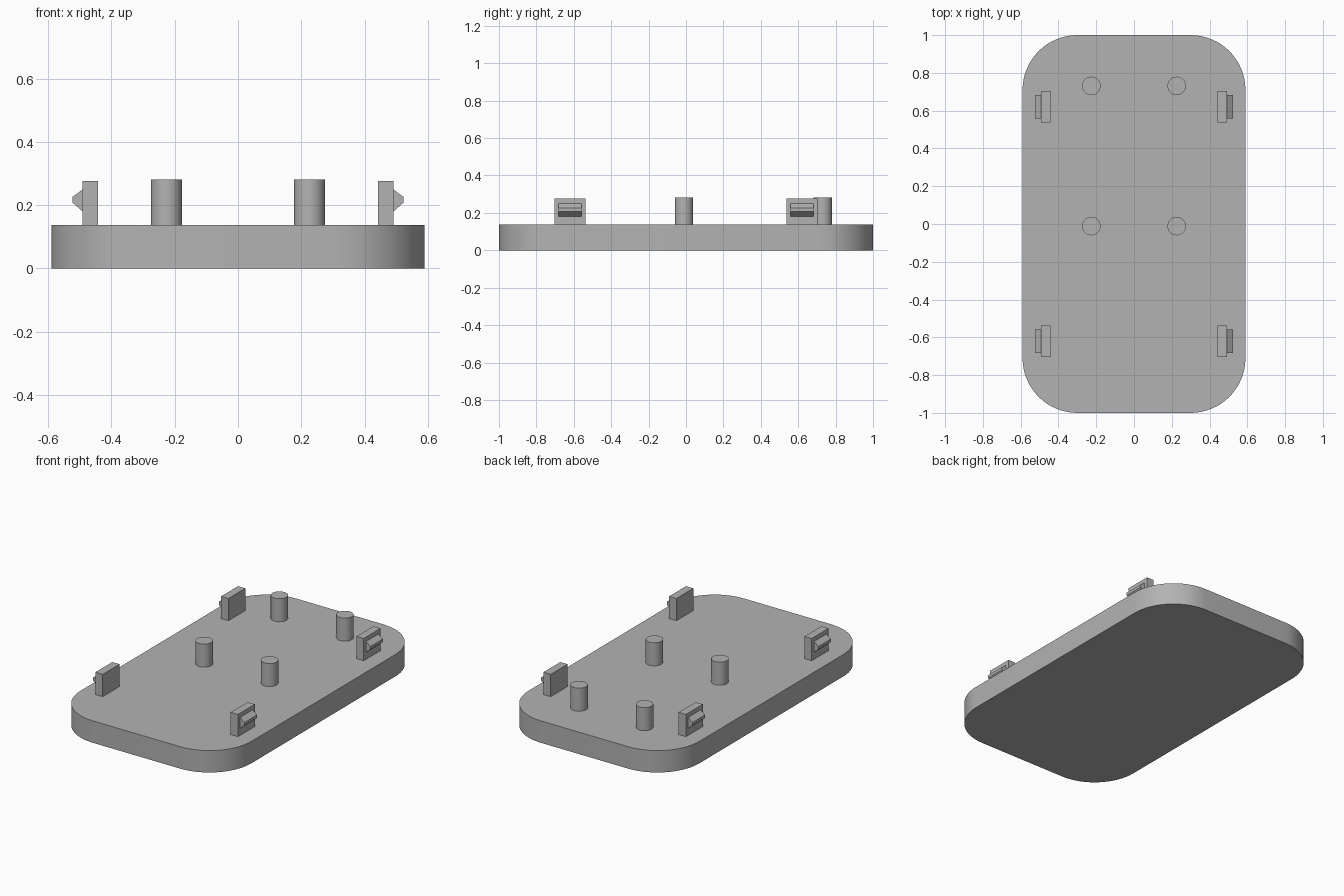
import bpy
import bmesh
import math

cube = bpy.data.objects.get("Cube")
if cube:
    bpy.data.objects.remove(cube, do_unlink=True)

# One plain grey for everything
grey = bpy.data.materials.new("plain grey")
grey.use_nodes = True
GREY = (0.45, 0.45, 0.45, 1)
grey.diffuse_color = GREY
grey.node_tree.nodes["Principled BSDF"].inputs["Base Color"].default_value = GREY

HALF_X, HALF_Y, TOP, CORNER = 0.59, 1.0, 0.137, 0.29


def extrude_profile(name, points, offset):
    """Extrude a closed outline of 3D points along an offset into a solid."""
    bm = bmesh.new()
    face = bm.faces.new([bm.verts.new(p) for p in points])
    new = bmesh.ops.extrude_face_region(bm, geom=[face], use_keep_orig=True)["geom"]
    bmesh.ops.translate(bm, vec=offset,
                        verts=[v for v in new if isinstance(v, bmesh.types.BMVert)])
    bmesh.ops.recalc_face_normals(bm, faces=bm.faces)
    mesh = bpy.data.meshes.new(name)
    bm.to_mesh(mesh)
    bm.free()
    obj = bpy.data.objects.new(name, mesh)
    bpy.context.collection.objects.link(obj)
    mesh.materials.append(grey)
    return obj


def smooth(obj):
    bpy.ops.object.select_all(action='DESELECT')
    obj.select_set(True)
    bpy.context.view_layer.objects.active = obj
    bpy.ops.object.shade_smooth_by_angle(angle=math.radians(30))


# Base plate: rounded rectangle
outline = []
STEPS = 16
for quarter, (sx, sy) in enumerate([(1, 1), (-1, 1), (-1, -1), (1, -1)]):
    for i in range(STEPS + 1):
        a = (quarter + i / STEPS) * math.pi / 2
        outline.append((sx * (HALF_X - CORNER) + CORNER * math.cos(a),
                        sy * (HALF_Y - CORNER) + CORNER * math.sin(a), 0))
smooth(extrude_profile("base_plate", outline, (0, 0, TOP)))

# Round pegs and snap clips, in mirrored pairs
for side, sx in (("left", 1), ("right", -1)):
    for place, y in (("back", 0.731), ("middle", -0.011)):
        bpy.ops.mesh.primitive_cylinder_add(vertices=32, radius=0.049, depth=0.281 - TOP,
                                            location=(sx * 0.226, y, (TOP + 0.281) / 2))
        peg = bpy.context.object
        peg.name = f"{place}_{side}_peg"
        peg.data.materials.append(grey)
        smooth(peg)

    for place, y in (("back", 0.62), ("front", -0.62)):
        # Upright tab
        tab = [(0.442, TOP), (0.492, TOP), (0.492, 0.276), (0.442, 0.276)]
        extrude_profile(f"{place}_{side}_clip_tab",
                        [(sx * x, y - 0.083, z) for x, z in tab], (0, 0.166, 0))
        # Outward wedge-shaped catch
        catch = [(0.492, 0.181), (0.523, 0.208), (0.523, 0.226), (0.492, 0.249)]
        extrude_profile(f"{place}_{side}_clip_catch",
                        [(sx * x, y - 0.062, z) for x, z in catch], (0, 0.124, 0))
